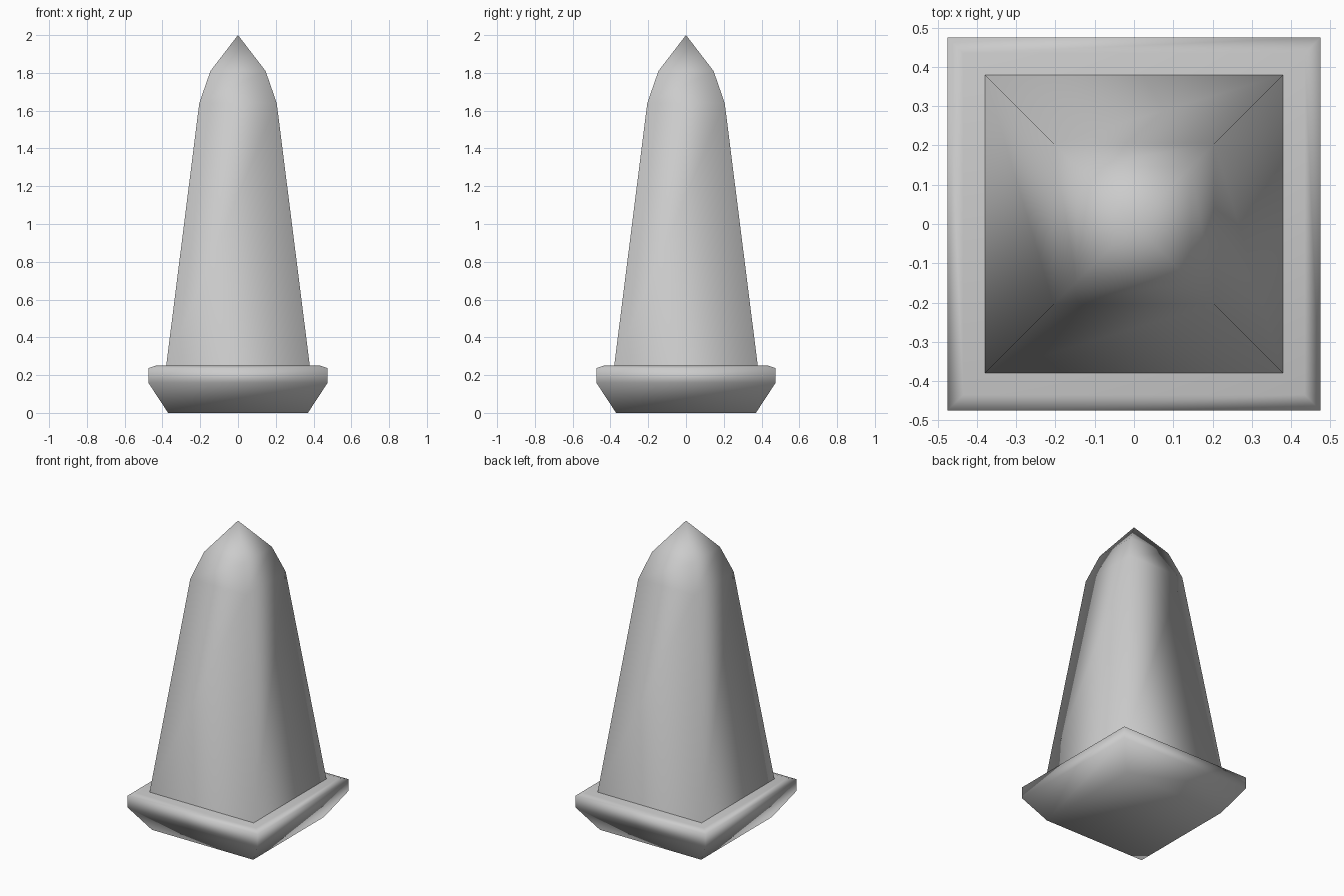
import bpy, bmesh

if "Cube" in bpy.data.objects:
    bpy.data.objects.remove(bpy.data.objects["Cube"])


def square_loft(name, rings, tip=None, cap_bottom=False, cap_top=False):
    """Skin square sections given as (half_width, z), ending in a cap or a point."""
    bm = bmesh.new()
    corners = ((-1, -1), (1, -1), (1, 1), (-1, 1))
    loops = [[bm.verts.new((sx * h, sy * h, z)) for sx, sy in corners] for h, z in rings]
    for a, b in zip(loops, loops[1:]):
        for i in range(4):
            j = (i + 1) % 4
            bm.faces.new((a[i], a[j], b[j], b[i]))
    if cap_bottom:
        bm.faces.new(loops[0][::-1])
    if cap_top:
        bm.faces.new(loops[-1])
    if tip is not None:
        apex = bm.verts.new((0, 0, tip))
        for i in range(4):
            bm.faces.new((loops[-1][i], loops[-1][(i + 1) % 4], apex))
    for f in bm.faces:
        f.smooth = True
    mesh = bpy.data.meshes.new(name)
    bm.to_mesh(mesh)
    bm.free()
    obj = bpy.data.objects.new(name, mesh)
    bpy.context.collection.objects.link(obj)
    return obj


# Flared plinth with a softened top rim
square_loft("plinth", [(0.37, 0), (0.475, 0.16), (0.475, 0.237), (0.435, 0.25)],
            cap_bottom=True, cap_top=True)

# Tapered shaft with a faceted pointed top
square_loft("shaft", [(0.38, 0.25), (0.205, 1.64), (0.146, 1.81)], tip=2.0)
